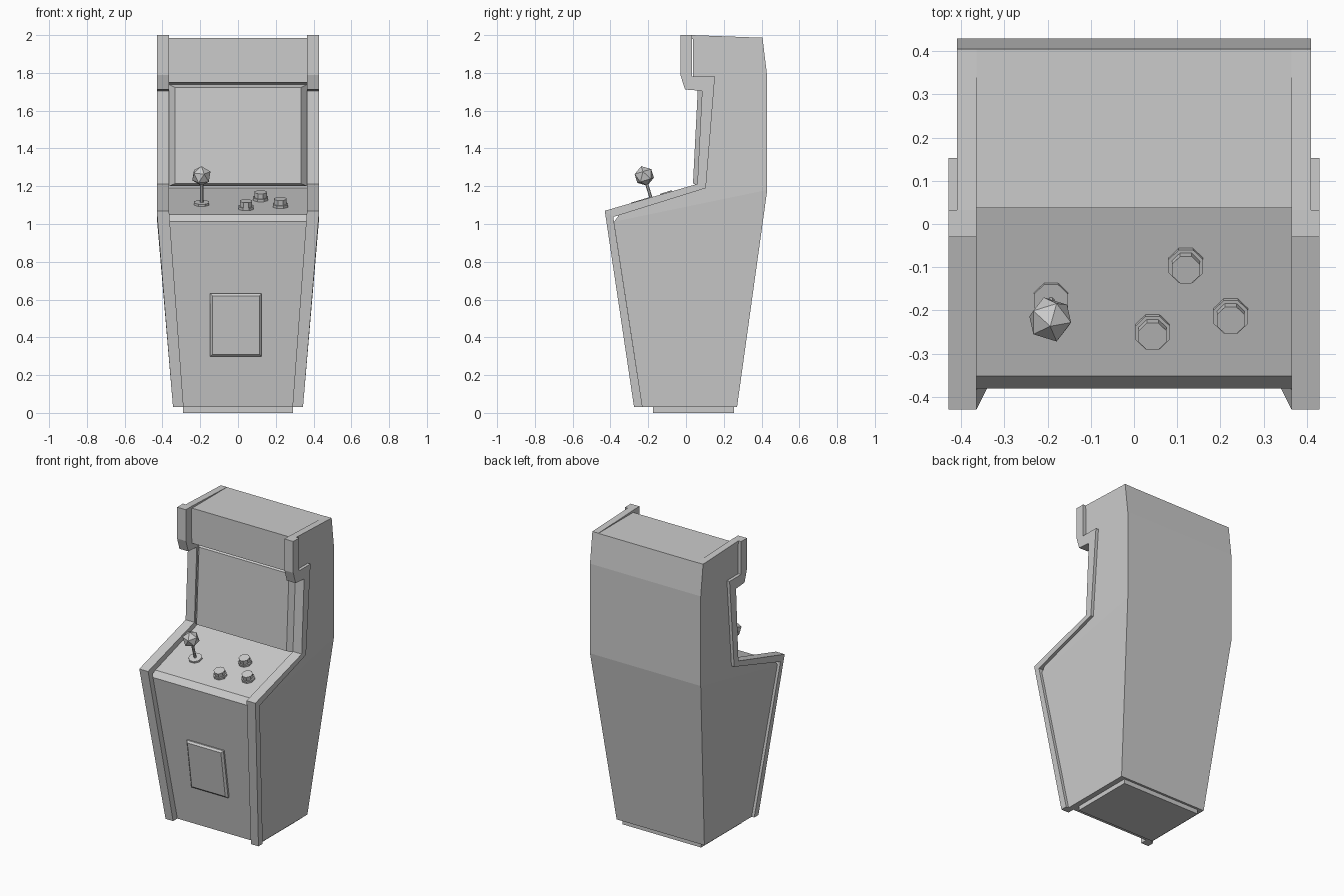
import bpy, bmesh, math
from mathutils import Vector, Matrix

if "Cube" in bpy.data.objects:
    bpy.data.objects.remove(bpy.data.objects["Cube"])


def finish(bm, name):
    bmesh.ops.recalc_face_normals(bm, faces=bm.faces)
    me = bpy.data.meshes.new(name)
    bm.to_mesh(me)
    bm.free()
    ob = bpy.data.objects.new(name, me)
    bpy.context.collection.objects.link(ob)
    return ob


def loft(name, rings):
    """Join equal-length rings of points with quads and close both ends."""
    bm = bmesh.new()
    rows = [[bm.verts.new(p) for p in r] for r in rings]
    n = len(rows[0])
    for a, b in zip(rows, rows[1:]):
        for i in range(n):
            j = (i + 1) % n
            bm.faces.new((a[i], a[j], b[j], b[i]))
    bm.faces.new(rows[0])
    bm.faces.new(rows[-1])
    return finish(bm, name)


def box(name, x0, x1, y0, y1, z0, z1):
    return loft(name, [[(x0, y0, z), (x1, y0, z), (x1, y1, z), (x0, y1, z)] for z in (z0, z1)])


def raised_panel(name, x0, x1, front, bevel, depth, back):
    """Bevelled slab on a leaning face; front = (y, z) of bottom and top edges."""
    (yb, zb), (yt, zt) = front
    lean = (yt - yb) / (zt - zb)

    def ring(g, d):
        b = (yb - g * lean + d, zb - g)
        t = (yt + g * lean + d, zt + g)
        return [(x0 - g, *b), (x1 + g, *b), (x1 + g, *t), (x0 - g, *t)]
    return loft(name, [ring(0, 0), ring(bevel, depth), ring(bevel, back)])


# Cabinet body: side profile, narrowing towards the floor
profile = [(-0.23, 0.03), (-0.381, 1.012), (-0.352, 1.05), (0.105, 1.19), (0.148, 1.73),
           (0.037, 1.75), (0.037, 1.985), (0.405, 1.985), (0.43, 1.78), (0.43, 1.18), (0.27, 0.03)]
bm = bmesh.new()
sides = []
for s in (-1, 1):
    vs = [bm.verts.new((s * (0.325 if z < 0.1 else 0.41), y, z)) for y, z in profile]
    face = bm.faces.new(vs)
    bmesh.utils.face_split(face, vs[1], vs[9])
    sides.append(vs)
for i in range(len(profile)):
    j = (i + 1) % len(profile)
    bm.faces.new((sides[0][i], sides[0][j], sides[1][j], sides[1][i]))
finish(bm, "cabinet_body")

# Plinth under the cabinet
box("plinth", -0.29, 0.29, -0.175, 0.255, 0.0, 0.035)

# Edge trims (outer and inner profile pairs) and roof rails on both sides
trim = [((-0.275, 0.03), (-0.23, 0.03)), ((-0.43, 1.07), (-0.385, 1.037)),
        ((0.06, 1.212), (0.105, 1.19)), ((0.085, 1.705), (0.153, 1.78)),
        ((-0.005, 1.712), (0.032, 1.78)), ((-0.03, 1.79), (0.032, 1.8)),
        ((-0.03, 2.0), (0.032, 2.0))]
for s, side in ((-1, "left"), (1, "right")):
    rings = []
    for o, i in trim:
        xo, xi = (0.344, 0.288) if o[1] < 0.1 else (0.43, 0.365)
        rings.append([(s * xo, *o), (s * xo, *i), (s * xi, *i), (s * xi, *o)])
    loft(side + "_edge_trim", rings)
    loft(side + "_roof_rail", [[(s * x, 0.03, 1.98), (s * x, 0.03, 2.0), (s * x, 0.405, 1.986),
                                (s * x, 0.405, 1.98)] for x in (0.365, 0.41)])

# Screen and coin door
raised_panel("screen", -0.333, 0.333, ((0.037, 1.215), (0.063, 1.723)), 0.03 / 2, 0.035, 0.09)
screen = bpy.data.objects["screen"]
for v in screen.data.vertices:      # side bevels are wider than top and bottom
    if abs(v.co.x) > 0.34:
        v.co.x = math.copysign(0.365, v.co.x)
raised_panel("coin_door", -0.135, 0.113, ((-0.297, 0.31), (-0.343, 0.62)), 0.012, 0.012, 0.035)

# Controls stand square to the sloping panel
SLOPE = math.atan2(0.14, 0.457)


def on_panel(x, y, height=0.0):
    p = Vector((x, y, 1.05 + (y + 0.352) * math.tan(SLOPE)))
    rot = Matrix.Rotation(SLOPE, 4, 'X')
    return Matrix.Translation(p) @ rot @ Matrix.Translation((0, 0, height))


def peg(name, x, y, r1, r2, h0, h1):
    bm = bmesh.new()
    m = on_panel(x, y, (h0 + h1) / 2) @ Matrix.Rotation(math.radians(22.5), 4, 'Z')
    bmesh.ops.create_cone(bm, cap_ends=True, segments=8, radius1=r1, radius2=r2,
                          depth=h1 - h0, matrix=m)
    return finish(bm, name)


for k, (x, y) in enumerate(((0.043, -0.248), (0.224, -0.211), (0.12, -0.094)), 1):
    peg(f"button_collar_{k}", x, y, 0.043, 0.043, -0.005, 0.014)
    peg(f"button_cap_{k}", x, y, 0.035, 0.035, 0.01, 0.042)

# Joystick
peg("joystick_base", -0.192, -0.175, 0.043, 0.043, -0.005, 0.012)
peg("joystick_shaft", -0.192, -0.175, 0.009, 0.009, 0.0, 0.13)
bm = bmesh.new()
bmesh.ops.create_icosphere(bm, subdivisions=1, radius=0.054, matrix=on_panel(-0.194, -0.175, 0.157))
finish(bm, "joystick_ball")
